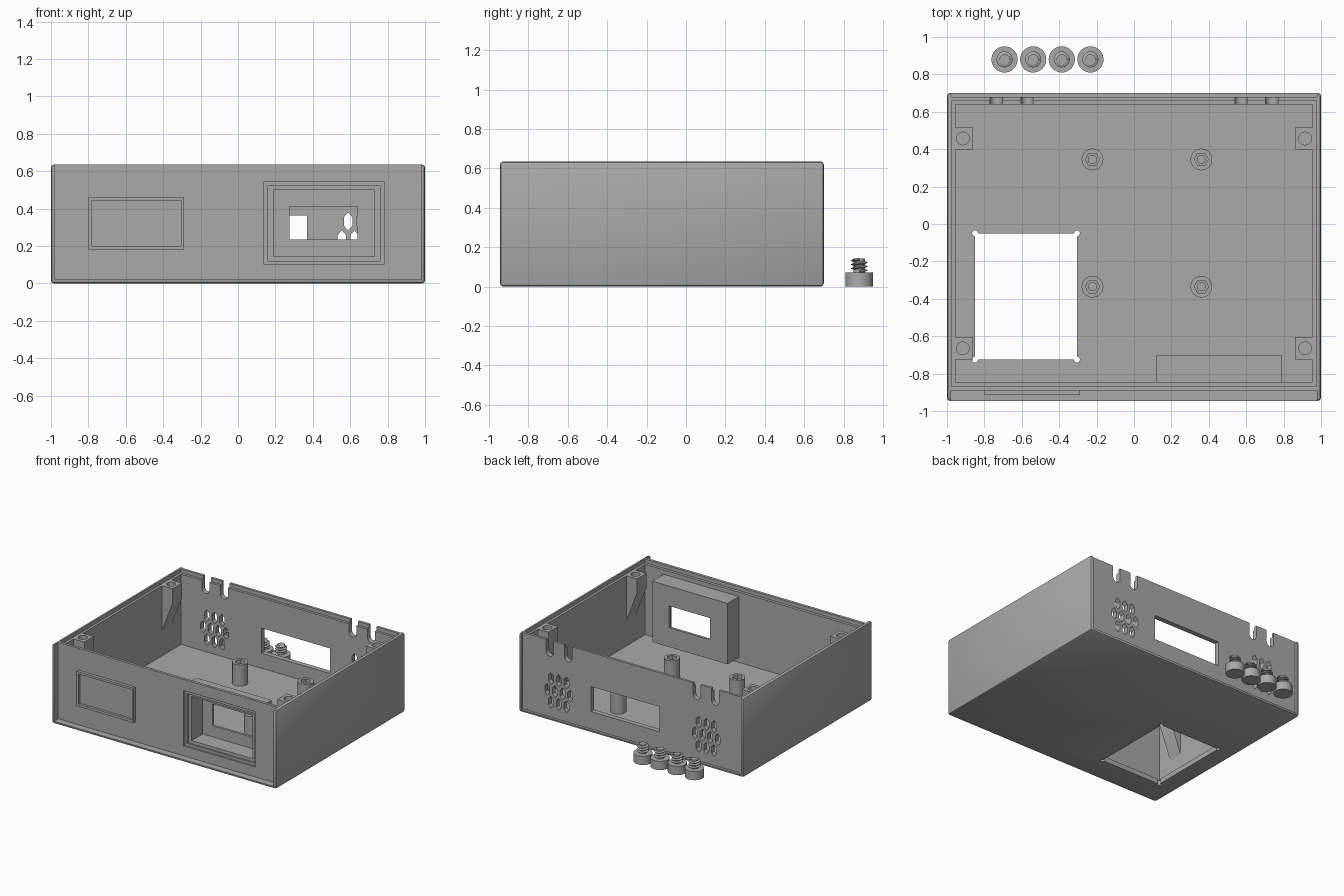
import bpy, bmesh
from math import sin, cos, pi

cube = bpy.data.objects.get("Cube")
if cube:
    bpy.data.objects.remove(cube, do_unlink=True)

grey = bpy.data.materials.new("plastic grey")
grey.use_nodes = True
colour = (0.4, 0.4, 0.4, 1)
grey.diffuse_color = colour
grey.node_tree.nodes["Principled BSDF"].inputs["Base Color"].default_value = colour


def finish(name, bm):
    bmesh.ops.recalc_face_normals(bm, faces=bm.faces)
    mesh = bpy.data.meshes.new(name)
    bm.to_mesh(mesh)
    bm.free()
    mesh.materials.append(grey)
    obj = bpy.data.objects.new(name, mesh)
    bpy.context.collection.objects.link(obj)
    return obj


def add_prism(bm, pts, axis, a, b):
    place = {"x": lambda u, v, t: (t, u, v),
             "y": lambda u, v, t: (u, t, v),
             "z": lambda u, v, t: (u, v, t)}[axis]
    rings = [[bm.verts.new(place(u, v, t)) for u, v in pts] for t in (a, b)]
    n = len(pts)
    for ring in rings:
        bm.faces.new(ring)
    for i in range(n):
        j = (i + 1) % n
        bm.faces.new((rings[0][i], rings[0][j], rings[1][j], rings[1][i]))


def prism(name, outlines, axis, a, b):
    bm = bmesh.new()
    for pts in outlines:
        add_prism(bm, pts, axis, a, b)
    return finish(name, bm)


def rect(u0, u1, v0, v1):
    return [(u0, v0), (u1, v0), (u1, v1), (u0, v1)]


def circle(u, v, r, n=24, ru=None):
    return [(u + (ru or r) * cos(2 * pi * i / n), v + r * sin(2 * pi * i / n)) for i in range(n)]


def box(name, x, y, z):
    return prism(name, [rect(*x, *y)], "z", *z)


def cut(targets, cutter):
    for obj in targets:
        mod = obj.modifiers.new("cut", "BOOLEAN")
        mod.operation = "DIFFERENCE"
        mod.solver = "EXACT"
        mod.object = cutter
        bpy.context.view_layer.update()
        deps = bpy.context.evaluated_depsgraph_get()
        mesh = bpy.data.meshes.new_from_object(obj.evaluated_get(deps))
        obj.modifiers.clear()
        obj.data = mesh
    bpy.data.objects.remove(cutter, do_unlink=True)


def smooth(obj):
    bpy.ops.object.select_all(action="DESELECT")
    obj.select_set(True)
    bpy.context.view_layer.objects.active = obj
    bpy.ops.object.shade_smooth_by_angle(angle=0.6)


# Case shell with softened outer edges
bm = bmesh.new()
add_prism(bm, rect(-1, 1, -0.945, 0.7), "z", 0, 0.635)
bmesh.ops.bevel(bm, geom=bm.edges[:], offset=0.016, segments=2, profile=0.5, affect="EDGES")
shell = finish("case_shell", bm)

# Hollow interior, lid ledge, recessed front and back panels
cut([shell], box("cutter", (-0.955, 0.955), (-0.845, 0.64), (0.04, 1)))
cut([shell], box("cutter", (-0.975, 0.975), (-0.868, 0.66), (0.605, 1)))
cut([shell], box("cutter", (-0.978, 0.978), (-1.2, -0.89), (0.02, 1)))
cut([shell], box("cutter", (-0.978, 0.978), (0.68, 1.2), (0.02, 1)))

# Floor opening with relieved corners
FX, FY = (-0.85, -0.305), (-0.725, -0.05)
cut([shell], box("cutter", FX, FY, (-0.1, 0.2)))
cut([shell], prism("cutter", [circle(x, y, 0.016, 12) for x in FX for y in FY], "z", -0.1, 0.2))

# Stepped window and the housing behind it
housing = box("window_housing", (0.12, 0.79), (-0.845, -0.70), (0.08, 0.57))
steps = [((0.14, 0.78, 0.10, 0.545), -0.875),
         ((0.16, 0.76, 0.12, 0.52), -0.86),
         ((0.19, 0.73, 0.145, 0.50), -0.72),
         ((0.275, 0.64, 0.235, 0.41), -0.6)]
for outline, depth in steps:
    targets = [shell, housing] if depth > -0.8 else [shell]
    cut(targets, prism("cutter", [rect(*outline)], "y", -1.1, depth))

# Back panel: connector opening, vents and cable slots
cut([shell], prism("cutter", [rect(-0.24, 0.37, 0.16, 0.362)], "y", 0.5, 0.9))
vents = []
for side in (-1, 1):
    for row, count in ((-1, 3), (0, 4), (1, 3)):
        for i in range(count):
            x = side * 0.657 + (i - (count - 1) / 2) * 0.068
            z = 0.235 + row * 0.096
            vents.append([(x + u * 0.022, z + v * 0.048) for u, v in
                          ((0, -1), (1, -0.5), (1, 0.5), (0, 1), (-1, 0.5), (-1, -0.5))])
cut([shell], prism("cutter", vents, "y", 0.5, 0.9))
slots = []
for x in (-0.737, -0.572, 0.572, 0.737):
    arc = [(x - 0.033 * cos(pi * i / 8), 0.54 - 0.033 * sin(pi * i / 8)) for i in range(9)]
    slots.append(arc + [(x + 0.033, 0.8), (x - 0.033, 0.8)])
cut([shell], prism("cutter", slots, "y", 0.5, 0.9))
smooth(shell)

# Raised label frame on the front panel
frame = prism("label_frame", [rect(-0.80, -0.29, 0.18, 0.46)], "y", -0.915, -0.885)
cut([frame], prism("cutter", [rect(-0.78, -0.305, 0.20, 0.442)], "y", -1, -0.895))

# Corner lid bosses tapering down into the side walls
for side, sname in ((-1, "right"), (1, "left")):
    for y, yname in ((0.457, "back"), (-0.665, "front")):
        profile = [(side * x, z) for x, z in
                   ((0.956, 0.605), (0.86, 0.605), (0.86, 0.49), (0.956, 0.24))]
        boss = prism(f"{yname}_{sname}_lid_boss", [profile], "y", y - 0.06, y + 0.06)
        cut([boss], prism("cutter", [circle(side * 0.915, y, 0.034)], "z", 0.5, 0.8))
        smooth(boss)

# Board standoffs with hexagonal pockets
for x in (-0.222, 0.36):
    for y in (-0.335, 0.345):
        post = prism("standoff", [circle(x, y, 0.058, 32)], "z", 0.035, 0.21)
        cut([post], prism("cutter", [circle(x, y, 0.038, 6)], "z", 0.15, 0.4))
        cut([post], prism("cutter", [circle(x, y, 0.022, 16)], "z", 0.06, 0.4))
        smooth(post)


# Loose screws standing on their heads behind the case
def thread(name, x, y):
    bm = bmesh.new()
    n, turns, pitch = 20, 3, 0.02
    rows = []
    for i in range(n * turns + 1):
        a = 2 * pi * i / n
        z = 0.077 + pitch * i / n
        rows.append([bm.verts.new((x + r * cos(a), y + r * sin(a), z + dz))
                     for r, dz in ((0.026, -0.008), (0.043, -0.001), (0.043, 0.001), (0.026, 0.008))])
    for p, q in zip(rows, rows[1:]):
        for k in range(4):
            m = (k + 1) % 4
            bm.faces.new((p[k], p[m], q[m], q[k]))
    bm.faces.new(rows[0])
    bm.faces.new(rows[-1])
    return finish(name, bm)


for i in range(4):
    x, y = -0.692 + i * 0.153, 0.88
    smooth(prism("screw_head", [circle(x, y, 0.07, 32)], "z", 0, 0.07))
    smooth(prism("screw_shaft", [circle(x, y, 0.028, 20)], "z", 0.065, 0.142))
    smooth(thread("screw_thread", x, y))
